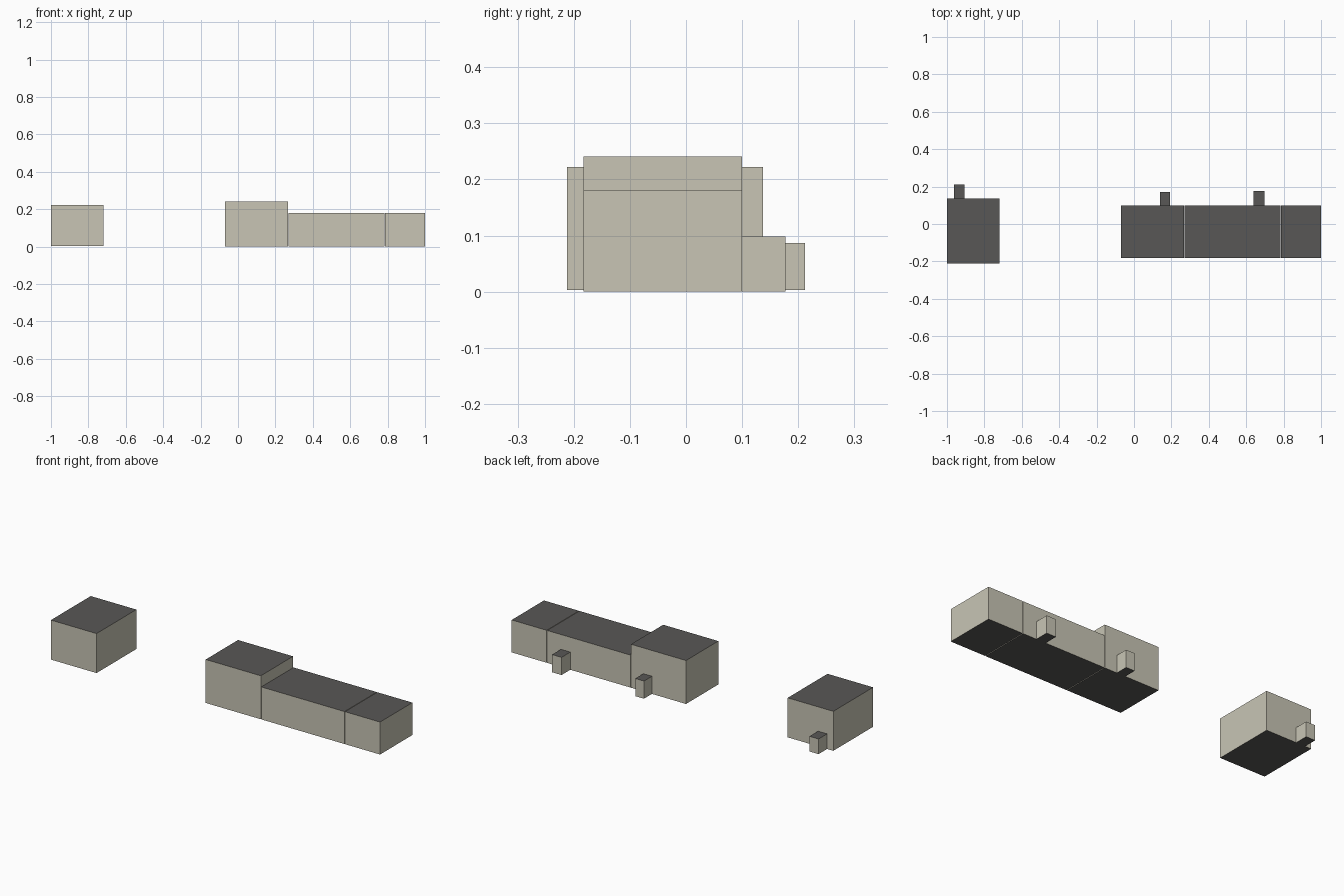
import bpy
import bmesh
from mathutils import Vector

cube = bpy.data.objects.get("Cube")
if cube:
    bpy.data.objects.remove(cube, do_unlink=True)


def make_material(name, colour):
    mat = bpy.data.materials.new(name)
    mat.use_nodes = True
    mat.diffuse_color = colour
    mat.node_tree.nodes["Principled BSDF"].inputs["Base Color"].default_value = colour
    return mat


wall = make_material("beige wall", (0.58, 0.56, 0.46, 1))
roof = make_material("dark grey roof", (0.098, 0.095, 0.093, 1))


def block(name, low, high):
    """Box between two corners: beige sides, dark roof and underside."""
    low, high = Vector(low), Vector(high)
    bm = bmesh.new()
    bmesh.ops.create_cube(bm, size=1)
    bmesh.ops.scale(bm, vec=high - low, verts=bm.verts)
    bmesh.ops.translate(bm, vec=(low + high) / 2, verts=bm.verts)
    bm.normal_update()
    for face in bm.faces:
        face.material_index = int(abs(face.normal.z) > 0.5)
    mesh = bpy.data.meshes.new(name)
    bm.to_mesh(mesh)
    bm.free()
    mesh.materials.append(wall)
    mesh.materials.append(roof)
    obj = bpy.data.objects.new(name, mesh)
    bpy.context.collection.objects.link(obj)


# Detached house with its rear porch
block("detached_house", (-1, -0.212, 0.003), (-0.72, 0.137, 0.222))
block("detached_porch", (-0.962, 0.137, 0.003), (-0.906, 0.212, 0.087))

# Row of three houses, separated by narrow seams
block("tall_house", (-0.07, -0.183, 0), (0.268, 0.1, 0.241))
block("middle_house", (0.271, -0.183, 0), (0.782, 0.1, 0.18))
block("end_house", (0.785, -0.183, 0), (1, 0.1, 0.18))

# Rear porches of the row
block("tall_house_porch", (0.139, 0.1, 0), (0.192, 0.17, 0.098))
block("middle_house_porch", (0.64, 0.1, 0), (0.698, 0.177, 0.098))
